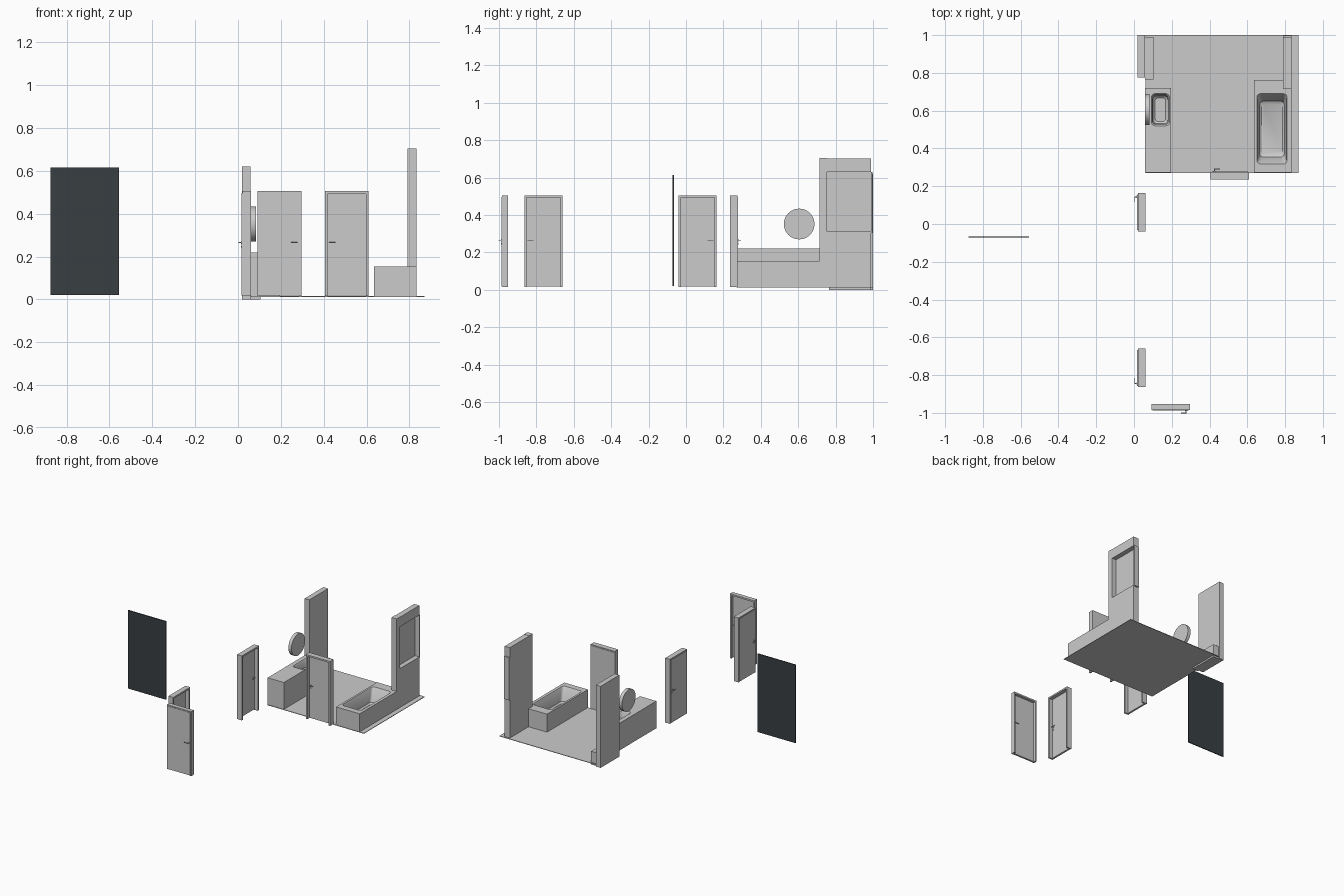
import bpy, bmesh, math
from mathutils import Matrix, Vector

if "Cube" in bpy.data.objects:
    bpy.data.objects.remove(bpy.data.objects["Cube"])


def finish(bm, name, smooth=False):
    bmesh.ops.recalc_face_normals(bm, faces=bm.faces)
    me = bpy.data.meshes.new(name)
    bm.to_mesh(me)
    bm.free()
    ob = bpy.data.objects.new(name, me)
    bpy.context.collection.objects.link(ob)
    if smooth:
        bpy.ops.object.select_all(action='DESELECT')
        ob.select_set(True)
        bpy.context.view_layer.objects.active = ob
        bpy.ops.object.shade_smooth_by_angle(angle=math.radians(35))
    return ob


def add_box(bm, x0, x1, y0, y1, z0, z1):
    m = (Matrix.Translation(((x0 + x1) / 2, (y0 + y1) / 2, (z0 + z1) / 2))
         @ Matrix.Diagonal((abs(x1 - x0), abs(y1 - y0), abs(z1 - z0), 1)))
    bmesh.ops.create_cube(bm, size=1, matrix=m)


def box(name, *b):
    bm = bmesh.new()
    add_box(bm, *b)
    return finish(bm, name)


def add_cyl(bm, a, b, r, seg=12):
    a, b = Vector(a), Vector(b)
    d = b - a
    m = Matrix.Translation((a + b) / 2) @ d.to_track_quat('Z', 'Y').to_matrix().to_4x4()
    bmesh.ops.create_cone(bm, cap_ends=True, segments=seg, radius1=r, radius2=r,
                          depth=d.length, matrix=m)


def basin(name, rings, n=6):
    """Loft of rounded rectangles: (x0, x1, y0, y1, z, corner radius)."""
    bm = bmesh.new()
    loops = []
    for x0, x1, y0, y1, z, r in rings:
        loop = []
        corners = ((x1 - r, y1 - r), (x0 + r, y1 - r), (x0 + r, y0 + r), (x1 - r, y0 + r))
        for k, (cx, cy) in enumerate(corners):
            for i in range(n):
                a = math.pi / 2 * (k + i / (n - 1))
                loop.append(bm.verts.new((cx + r * math.cos(a), cy + r * math.sin(a), z)))
        loops.append(loop)
    count = 4 * n
    for lo, hi in zip(loops, loops[1:]):
        for i in range(count):
            j = (i + 1) % count
            bm.faces.new((lo[i], lo[j], hi[j], hi[i]))
    bm.faces.new(loops[0])
    bm.faces.new(loops[-1])
    bmesh.ops.remove_doubles(bm, verts=bm.verts, dist=1e-5)
    return finish(bm, name, True)


def door(name, cx, cy, angle, hand=1, depth=0.04):
    """Frame with the leaf flush on local -y and a recess on local +y."""
    w, h, z0, t = 0.102, 0.505, 0.015, 0.012
    d = depth / 2
    place = Matrix.Translation((cx, cy, 0)) @ Matrix.Rotation(math.radians(angle), 4, 'Z')
    # frame
    bm = bmesh.new()
    add_box(bm, -w, -w + t, -d, d, z0, h)
    add_box(bm, w - t, w, -d, d, z0, h)
    add_box(bm, -w + t, w - t, -d, d, h - t, h)
    finish(bm, name + "_frame").matrix_world = place
    # leaf
    bm = bmesh.new()
    add_box(bm, -w + 0.007, w - 0.007, -d - 0.003, -d + 0.011, z0 + 0.004, h - 0.008)
    finish(bm, name + "_leaf").matrix_world = place
    # lever handles and keyholes on both sides
    bm = bmesh.new()
    hx = hand * 0.082
    for face, s in ((-d - 0.003, -1), (-d + 0.011, 1)):
        add_cyl(bm, (hx, face, 0.265), (hx, face + s * 0.003, 0.265), 0.006)
        add_cyl(bm, (hx, face, 0.265), (hx, face + s * 0.014, 0.265), 0.0025)
        add_cyl(bm, (hx + hand * 0.002, face + s * 0.013, 0.265),
                (hx - hand * 0.028, face + s * 0.013, 0.265), 0.0025)
        add_cyl(bm, (hx, face, 0.246), (hx, face + s * 0.003, 0.246), 0.004)
    finish(bm, name + "_handle", True).matrix_world = place


# four doors
door("bath_door", 0.508, 0.255, 180)
door("side_door_back", 0.04, 0.062, -90, hand=-1)
door("side_door_front", 0.04, -0.762, -90)
door("front_door", 0.194, -0.968, 0, depth=0.032)

# dark glass panel
panel = box("dark_panel", -0.875, -0.555, -0.072, -0.065, 0.02, 0.615)
mat = bpy.data.materials.new("dark_grey")
mat.diffuse_color = (0.04, 0.05, 0.055, 1)
mat.use_nodes = True
mat.node_tree.nodes["Principled BSDF"].inputs["Base Color"].default_value = mat.diffuse_color
panel.data.materials.append(mat)

# bathroom floor
box("bathroom_floor", 0.06, 0.87, 0.27, 1.0, 0.012, 0.016)

# left wall section and low ledge
box("left_wall", 0.018, 0.058, 0.775, 1.0, 0.0, 0.62)
box("wall_ledge", 0.058, 0.104, 0.765, 0.99, 0.0, 0.1)

# right wall with window niche
bm = bmesh.new()
add_box(bm, 0.79, 0.833, 0.715, 0.755, 0.015, 0.705)
add_box(bm, 0.79, 0.833, 0.755, 0.988, 0.015, 0.312)
add_box(bm, 0.79, 0.833, 0.755, 0.988, 0.63, 0.703)
finish(bm, "right_wall")
box("niche_back", 0.79, 0.797, 0.755, 0.988, 0.312, 0.63)
box("niche_end", 0.79, 0.833, 0.988, 0.997, 0.305, 0.63)

# vanity with sink
basin("vanity_sink", [
    (0.058, 0.195, 0.273, 0.72, 0.015, 0),
    (0.058, 0.195, 0.273, 0.72, 0.22, 0),
    (0.092, 0.188, 0.52, 0.69, 0.22, 0.02),
    (0.097, 0.183, 0.526, 0.684, 0.213, 0.02),
    (0.101, 0.179, 0.532, 0.678, 0.16, 0.02),
    (0.112, 0.168, 0.543, 0.667, 0.15, 0.015)])

# bathtub with sloped head end
basin("bathtub", [
    (0.635, 0.833, 0.272, 0.763, 0.015, 0),
    (0.635, 0.833, 0.272, 0.763, 0.153, 0),
    (0.65, 0.81, 0.318, 0.69, 0.153, 0.02),
    (0.654, 0.806, 0.323, 0.685, 0.147, 0.02),
    (0.664, 0.796, 0.355, 0.65, 0.055, 0.02),
    (0.675, 0.785, 0.37, 0.635, 0.045, 0.015)])

# round mirror
bm = bmesh.new()
add_cyl(bm, (0.058, 0.605, 0.352), (0.083, 0.605, 0.352), 0.082, 48)
finish(bm, "round_mirror", True)
